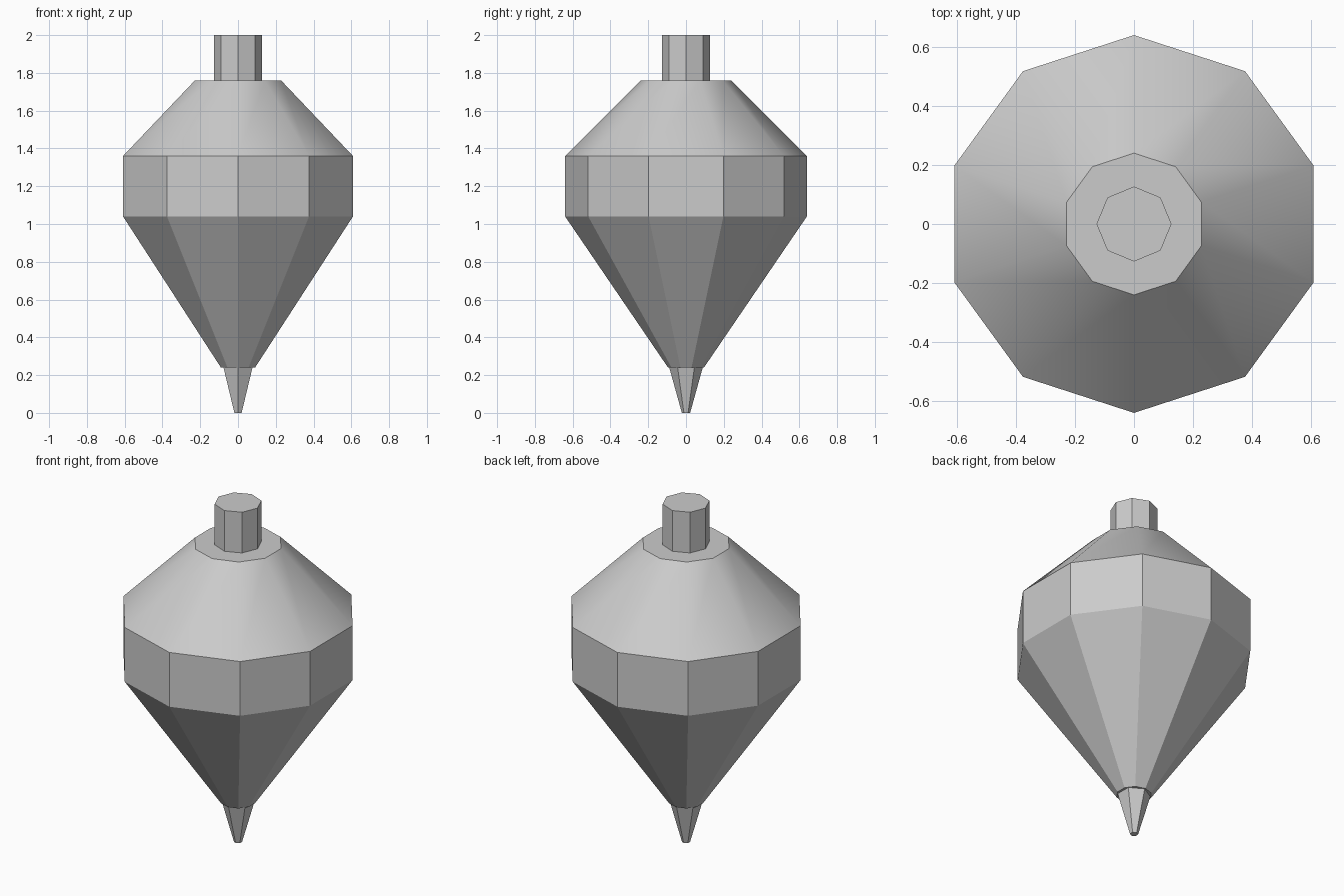
import bpy, bmesh
from math import sin, cos, pi

cube = bpy.data.objects.get("Cube")
if cube:
    bpy.data.objects.remove(cube)

grey = bpy.data.materials.new("plain_grey")
grey.use_nodes = True
colour = (0.6, 0.6, 0.6, 1)
grey.diffuse_color = colour
grey.node_tree.nodes["Principled BSDF"].inputs["Base Color"].default_value = colour


def lathe(name, sides, profile, smooth_bands=()):
    """Capped faceted solid from (radius, height) rings, one corner facing -y."""
    bm = bmesh.new()
    rings = [[bm.verts.new((r * sin(2 * pi * i / sides), -r * cos(2 * pi * i / sides), z))
              for i in range(sides)] for r, z in profile]
    for band, (low, high) in enumerate(zip(rings, rings[1:])):
        for i in range(sides):
            j = (i + 1) % sides
            face = bm.faces.new((low[i], low[j], high[j], high[i]))
            face.smooth = band in smooth_bands
    bm.faces.new(rings[0][::-1])
    bm.faces.new(rings[-1])
    mesh = bpy.data.meshes.new(name)
    bm.to_mesh(mesh)
    bm.free()
    mesh.materials.append(grey)
    obj = bpy.data.objects.new(name, mesh)
    bpy.context.collection.objects.link(obj)
    return obj


# Ten-sided body: faceted lower cone and band, smooth shoulder
lathe("body", 10, [(0.095, 0.24), (0.64, 1.04), (0.64, 1.36), (0.24, 1.76)], smooth_bands=(2,))
# Eight-sided handle on top
lathe("stem", 8, [(0.127, 1.76), (0.127, 2.0)])
# Six-sided spinning point
lathe("tip", 6, [(0.022, 0.0), (0.09, 0.245)])
